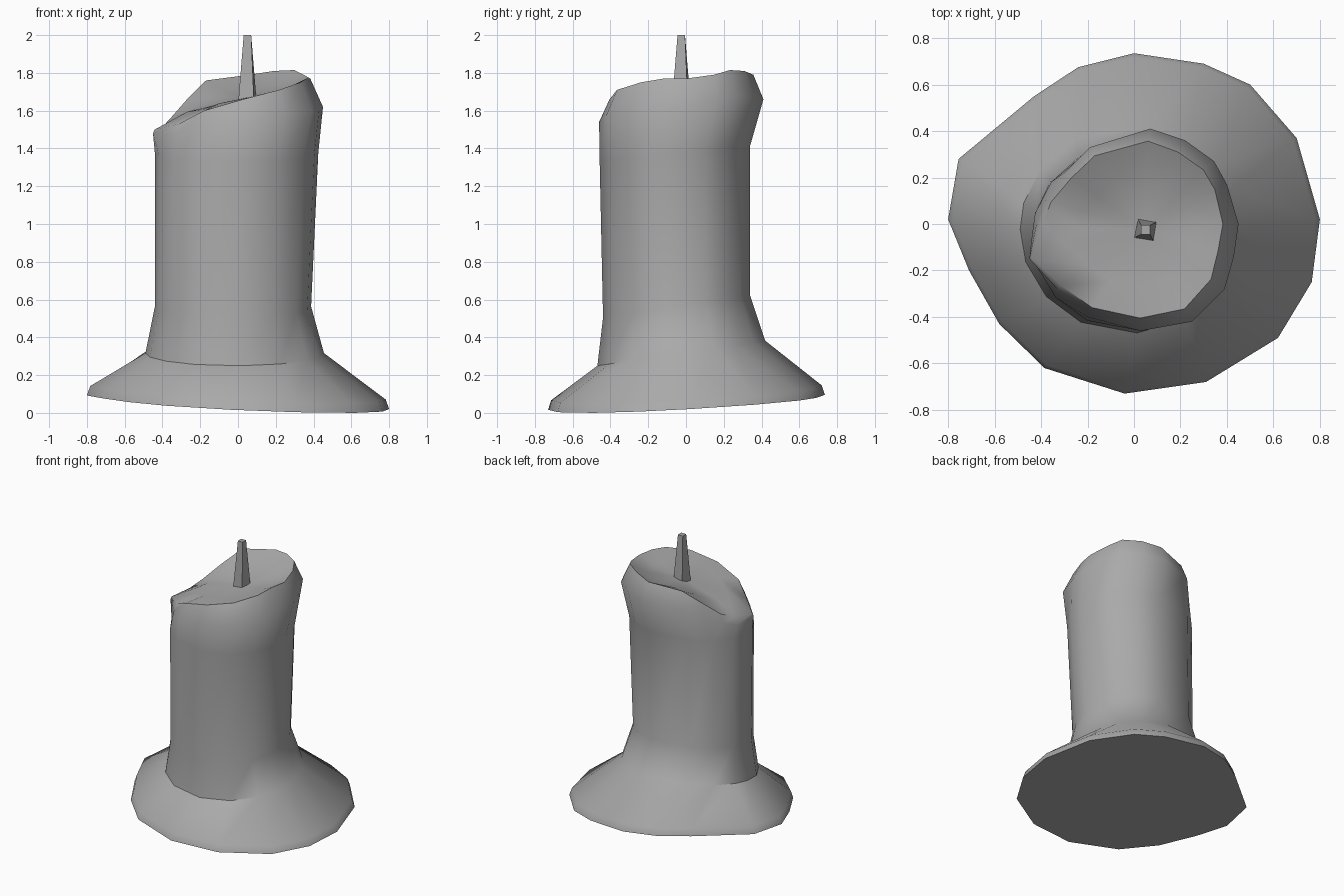
import bpy, bmesh, math
from mathutils import Vector

cube = bpy.data.objects.get("Cube")
if cube:
    bpy.data.objects.remove(cube, do_unlink=True)

wax = bpy.data.materials.new("wax grey")
wax.use_nodes = True
GREY = (0.4, 0.4, 0.4, 1)
wax.diffuse_color = GREY
wax.node_tree.nodes["Principled BSDF"].inputs["Base Color"].default_value = GREY


def loft(name, rings, tip=None, smooth=True):
    """Skin closed rings from bottom to top; end in a tip point or a flat cap."""
    bm = bmesh.new()
    loops = [[bm.verts.new(p) for p in ring] for ring in rings]
    n = len(loops[0])
    bm.faces.new(loops[0][::-1])
    for low, high in zip(loops, loops[1:]):
        for i in range(n):
            j = (i + 1) % n
            bm.faces.new((low[i], low[j], high[j], high[i]))
    if tip is None:
        bm.faces.new(loops[-1])
    else:
        top = bm.verts.new(tip)
        for i in range(n):
            bm.faces.new((loops[-1][i], loops[-1][(i + 1) % n], top))
    bmesh.ops.recalc_face_normals(bm, faces=bm.faces)
    mesh = bpy.data.meshes.new(name)
    bm.to_mesh(mesh)
    bm.free()
    mesh.materials.append(wax)
    obj = bpy.data.objects.new(name, mesh)
    bpy.context.collection.objects.link(obj)
    if smooth:
        bpy.ops.object.select_all(action='DESELECT')
        obj.select_set(True)
        bpy.context.view_layer.objects.active = obj
        bpy.ops.object.shade_smooth_by_angle(angle=math.radians(42))
    return obj


# Irregular outline of the melted foot
foot = [(.8, .02), (.7, .37), (.5, .6), (.3, .69), (0, .735), (-.24, .675),
        (-.43, .55), (-.755, .28), (-.8, .02), (-.71, -.2), (-.58, -.43),
        (-.385, -.62), (-.04, -.73), (.31, -.68), (.62, -.49), (.765, -.25)]

# Upper bulge outline: x, y, bulge height, rim crest height
bulge = [(.45, 0, 1.62, 1.77), (.4, .17, 1.66, 1.79), (.345, .27, 1.68, 1.815),
         (.22, .36, 1.67, 1.81), (.07, .41, 1.66, 1.79), (-.19, .33, 1.65, 1.76),
         (-.3, .22, 1.56, 1.66), (-.38, .1, 1.5, 1.56), (-.42, 0, 1.46, 1.52),
         (-.45, -.15, 1.48, 1.5), (-.33, -.28, 1.48, 1.53), (-.2, -.4, 1.5, 1.6),
         (.03, -.46, 1.54, 1.66), (.25, -.42, 1.58, 1.71), (.39, -.28, 1.6, 1.75),
         (.43, -.14, 1.61, 1.77)]


def foot_ring(scale, lift):
    return [(x * scale, y * scale, .055 - .045 * x + .055 * y + lift) for x, y in foot]


def body_ring(left, right, front, back, z, tilt):
    """Elliptical section between four side limits, tilted front to back."""
    ring = []
    for x, y, _, _ in bulge:
        a = math.atan2(y, x)
        px = (left + right) / 2 + (right - left) / 2 * math.cos(a)
        py = (front + back) / 2 + (back - front) / 2 * math.sin(a)
        ring.append((px, py, z + tilt * py))
    return ring


# Rim crest pulled inward, then a shallow dish around the wick
crest = [(x * (1 - top + low), y * (1 - top + low), top) for x, y, low, top in bulge]
centre = Vector((.05, -.03, 1.67))


def dish_ring(reach, rise):
    ring = []
    for p in crest:
        d = Vector(p) - centre
        ring.append(centre + Vector((d.x * reach, d.y * reach, d.z * rise)))
    return ring


loft("candle_body", [
    foot_ring(1, 0),
    foot_ring(.978, .05),
    body_ring(-.49, .455, -.47, .425, .32, .15),
    body_ring(-.44, .387, -.44, .345, .57, .15),
    body_ring(-.44, .425, -.458, .345, 1.38, .1),
    [p[:3] for p in bulge],
    crest,
    dish_ring(.65, .45),
], tip=centre)


# Tapered square wick
def square(cx, cy, z, half, turn):
    corners = [math.radians(turn + 90 * k) for k in range(4)]
    return [(cx + half * math.cos(a), cy + half * math.sin(a), z) for a in corners]


loft("wick", [square(.05, -.025, 1.62, .062, 35),
              square(.05, -.025, 2, .028, 45)], smooth=False)
